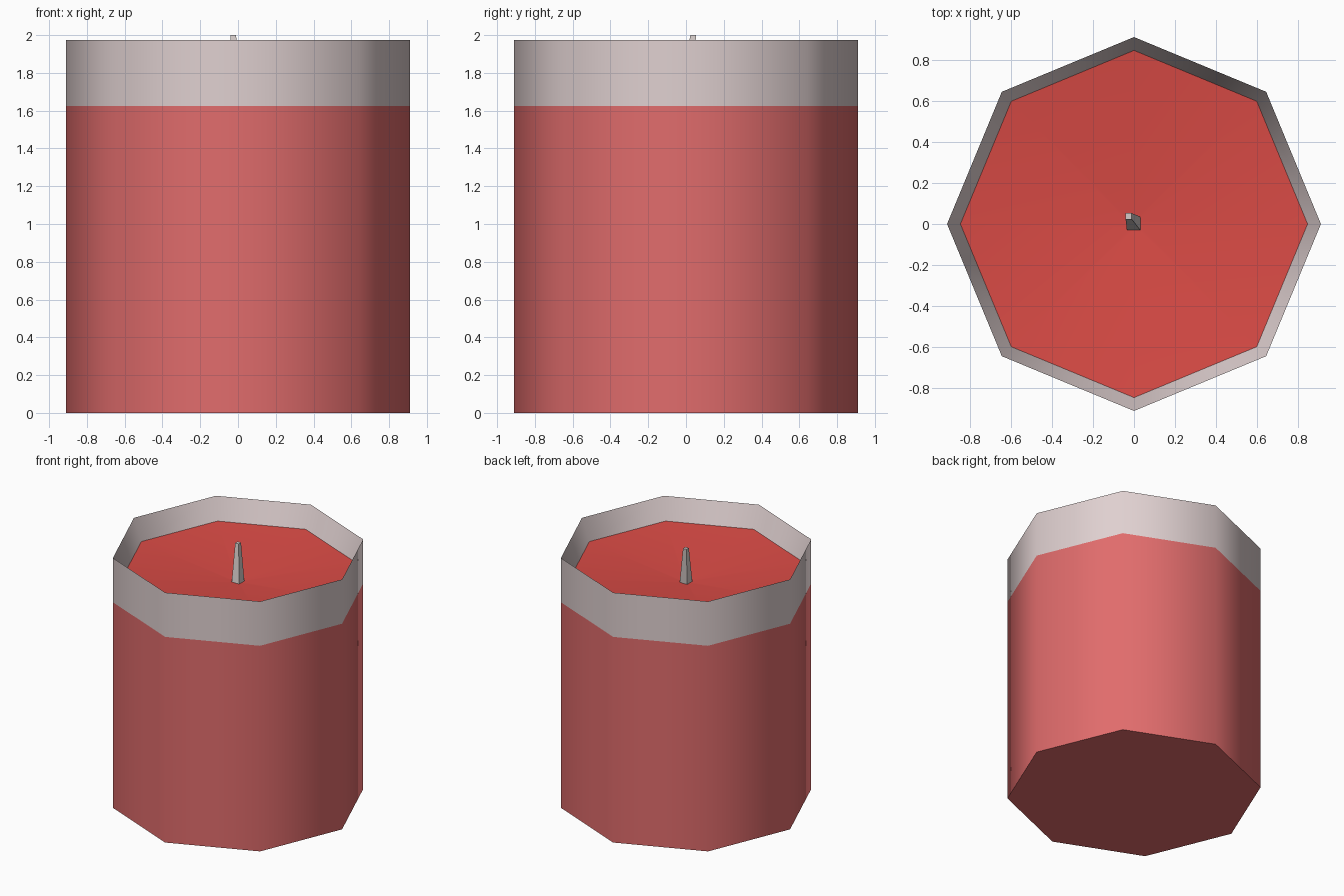
import bpy, bmesh, math

if "Cube" in bpy.data.objects:
    bpy.data.objects.remove(bpy.data.objects["Cube"])

def material(name, rgb):
    m = bpy.data.materials.new(name)
    m.diffuse_color = (*rgb, 1)
    m.use_nodes = True
    m.node_tree.nodes["Principled BSDF"].inputs["Base Color"].default_value = m.diffuse_color
    return m

red = material("red_glass", (0.75, 0.15, 0.15))
clear = material("pale_glass", (0.74, 0.63, 0.63))
wax_red = material("wax_red", (0.70, 0.07, 0.06))
wick_grey = material("wick_grey", (0.66, 0.60, 0.58))

def loft(name, rings, sides, mats, turn=0.0, start_cap=True, end_cap=True):
    """Skin rings of (x, y, z, radius); each strip may have its own material index."""
    bm = bmesh.new()
    loops = []
    for x, y, z, r, _ in rings:
        loops.append([bm.verts.new((x + r * math.cos(turn + math.tau * i / sides),
                                    y + r * math.sin(turn + math.tau * i / sides), z))
                      for i in range(sides)])
    for a, b, ring in zip(loops, loops[1:], rings):
        for i in range(sides):
            j = (i + 1) % sides
            bm.faces.new((a[i], a[j], b[j], b[i])).material_index = ring[4]
    if start_cap:
        bm.faces.new(loops[0][::-1])
    if end_cap:
        bm.faces.new(loops[-1])
    me = bpy.data.meshes.new(name)
    bm.to_mesh(me)
    bm.free()
    ob = bpy.data.objects.new(name, me)
    bpy.context.collection.objects.link(ob)
    for m in mats:
        me.materials.append(m)
    return ob

def smooth(ob):
    bpy.ops.object.select_all(action='DESELECT')
    ob.select_set(True)
    bpy.context.view_layer.objects.active = ob
    bpy.ops.object.shade_smooth_by_angle(angle=math.radians(55))

# Octagonal glass: red body, pale band, knife-edge rim, sloped inner wall
R, WAX_R, WAX_Z = 0.91, 0.845, 1.805
glass = loft("glass_jar", [(0, 0, 0, R, 0), (0, 0, 1.625, R, 1),
                           (0, 0, 1.975, R, 1), (0, 0, WAX_Z, WAX_R, 1)],
             8, [red, clear], end_cap=False)
smooth(glass)

# Wax surface, dipping toward the wick
wax = loft("wax_surface", [(0, 0, WAX_Z, WAX_R, 0), (0, 0, 1.712, 0.02, 0)],
           8, [wax_red], start_cap=False)
smooth(wax)

# Square tapered wick leaning to the back left
q = math.sqrt(2)
loft("wick", [(0, 0, 1.69, 0.034 * q, 0), (-0.026, 0.038, 2.0, 0.015 * q, 0)],
     4, [wick_grey], turn=math.pi / 4)
